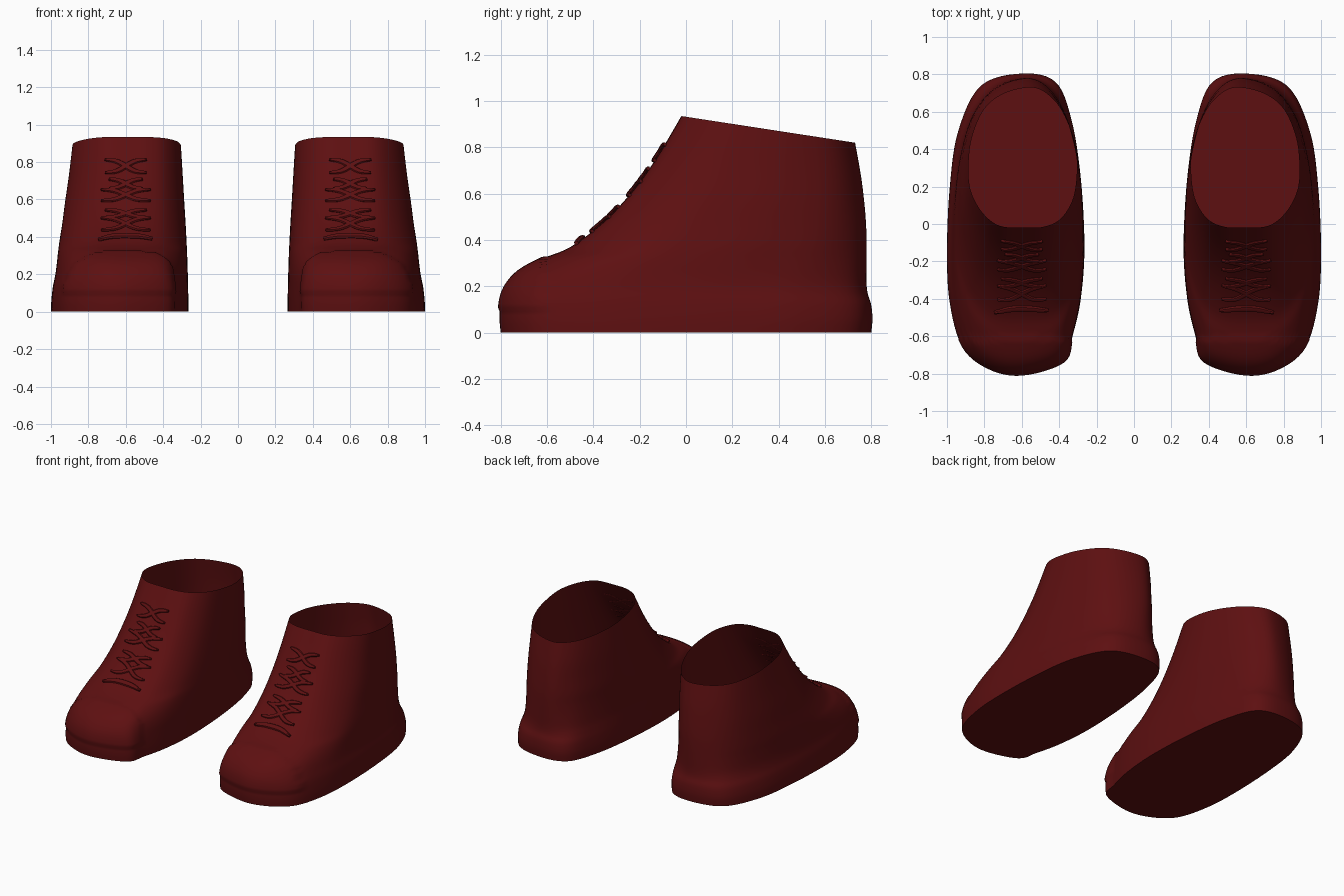
import bpy, bmesh, math
from mathutils import Vector
from mathutils.bvhtree import BVHTree

if "Cube" in bpy.data.objects:
    bpy.data.objects.remove(bpy.data.objects["Cube"])

red = bpy.data.materials.new("dark_red")
red.diffuse_color = (0.11, 0.005, 0.0055, 1)
red.use_nodes = True
red.node_tree.nodes["Principled BSDF"].inputs["Base Color"].default_value = red.diffuse_color

# Plan outlines: start at the toe, go round the outer side, heel and inner side
SOLE = [(.6, -.8), (.78, -.765), (.92, -.65), (.985, -.42), (1, -.15), (.985, .2),
        (.94, .5), (.82, .74), (.6, .805), (.42, .76), (.335, .56), (.285, .25),
        (.265, -.12), (.285, -.4), (.33, -.6), (.375, -.73)]
COLLAR = [(.59, -.02), (.72, -.01), (.81, .06), (.87, .17), (.885, .29), (.868, .46),
          (.8, .62), (.69, .705), (.54, .735), (.44, .68), (.37, .58), (.32, .44),
          (.305, .3), (.325, .14), (.39, .03), (.48, -.015)]
# Rings: front y, front z, back y, back z, inner x, outer x, blend to collar shape
RINGS = [(-.80, 0, .80, 0, .265, 1.0, 0),
         (-.805, .06, .805, .06, .265, .998, 0),
         (-.80, .14, .80, .12, .267, .99, .08),
         (-.775, .205, .785, .17, .268, .978, .25),
         (-.72, .265, .78, .22, .27, .97, .45),
         (-.62, .32, .78, .30, .272, .963, .65),
         (-.50, .37, .78, .38, .275, .955, .8),
         (-.36, .475, .778, .46, .28, .94, .9),
         (-.24, .60, .77, .56, .287, .925, 1),
         (-.13, .75, .755, .68, .295, .905, 1),
         (-.02, .935, .73, .82, .305, .885, 1)]
N, STEPS = 96, 5


def spline(p0, p1, p2, p3, t):
    return [0.5 * (2 * b + (c - a) * t + (2 * a - 5 * b + 4 * c - d) * t * t
                   + (3 * b - a - 3 * c + d) * t ** 3)
            for a, b, c, d in zip(p0, p1, p2, p3)]


def outline(pts):
    """Smooth closed outline, scaled to 0..1 on both axes."""
    k, per = len(pts), N // len(pts)
    out = [spline(pts[i - 1], pts[i], pts[(i + 1) % k], pts[(i + 2) % k], j / per)
           for i in range(k) for j in range(per)]
    lo = [min(p[a] for p in out) for a in (0, 1)]
    hi = [max(p[a] for p in out) for a in (0, 1)]
    return [[(p[a] - lo[a]) / (hi[a] - lo[a]) for a in (0, 1)] for p in out]


def ring_list():
    last = len(RINGS) - 1
    for i in range(last):
        for j in range(STEPS):
            yield spline(RINGS[max(i - 1, 0)], RINGS[i], RINGS[i + 1],
                         RINGS[min(i + 2, last)], j / STEPS)
    yield RINGS[last]


def build_shell():
    """Open-topped shoe body lofted from the sole up to the tilted collar."""
    bm = bmesh.new()
    sole, collar = outline(SOLE), outline(COLLAR)
    rows = []
    for yf, zf, yb, zb, xi, xo, m in ring_list():
        row = []
        for s, c in zip(sole, collar):
            u, v = (s[a] * (1 - m) + c[a] * m for a in (0, 1))
            row.append(bm.verts.new((xi + (xo - xi) * u, yf + (yb - yf) * v,
                                     zf + (zb - zf) * v)))
        rows.append(row)
    for a, b in zip(rows, rows[1:]):
        for i in range(N):
            j = (i + 1) % N
            bm.faces.new((a[i], a[j], b[j], b[i]))
    bm.faces.new(rows[0][::-1])
    bm.normal_update()
    # Raised toe cap
    for v in [v for v in bm.verts if v.co.y < -.61 and v.co.z > .1]:
        v.co += v.normal * .008
    bm.normal_update()
    return bm


def finish(bm, name, side):
    if side < 0:
        bmesh.ops.scale(bm, vec=(-1, 1, 1), verts=bm.verts)
        bmesh.ops.reverse_faces(bm, faces=bm.faces)
    me = bpy.data.meshes.new(name)
    bm.to_mesh(me)
    bm.free()
    me.materials.append(red)
    ob = bpy.data.objects.new(name, me)
    bpy.context.collection.objects.link(ob)
    bpy.ops.object.select_all(action='DESELECT')
    ob.select_set(True)
    bpy.context.view_layer.objects.active = ob
    bpy.ops.object.shade_smooth_by_angle(angle=math.radians(40))


def lace(bm, tree, pts, half=.016, thick=.009):
    """Flat rounded strap laid on the instep along front-view points (x, z)."""
    path = []
    for i in range(len(pts) - 1):
        for j in range(6):
            path.append(spline(pts[max(i - 1, 0)], pts[i], pts[i + 1],
                               pts[min(i + 2, len(pts) - 1)], j / 6))
    path.append(pts[-1])
    hits = [tree.ray_cast(Vector((x, -2, z)), Vector((0, 1, 0)))[:2] for x, z in path]
    rows = []
    for i, (co, no) in enumerate(hits):
        along = (hits[min(i + 1, len(hits) - 1)][0] - hits[max(i - 1, 0)][0]).normalized()
        across = no.cross(along).normalized()
        taper = .45 + .55 * math.sin(math.pi * i / (len(hits) - 1))
        rows.append([bm.verts.new(co + no * (.006 + thick * math.sin(a))
                                  + across * half * taper * math.cos(a))
                     for a in (k * math.tau / 8 for k in range(8))])
    for a, b in zip(rows, rows[1:]):
        for k in range(8):
            bm.faces.new((a[k], a[(k + 1) % 8], b[(k + 1) % 8], b[k]))
    bm.faces.new(rows[0])
    bm.faces.new(rows[-1])


for side, label in ((1, "right"), (-1, "left")):
    shell = build_shell()
    tree = BVHTree.FromBMesh(shell)
    laces = bmesh.new()
    # Lowest straight bar
    lace(laces, tree, [(.46, .385), (.54, .40), (.66, .40), (.745, .38)], .02, .012)
    # Crossed straps up the instep: centre height, half width, rise
    for z, w, h in ((.465, .13, .032), (.52, .11, .02), (.62, .13, .03),
                    (.68, .09, .025), (.775, .11, .035)):
        for d in (-1, 1):
            lace(laces, tree, [(.6 - w, z - d * h), (.6 - w * .4, z - d * h * .7),
                               (.6 + w * .4, z + d * h * .7), (.6 + w, z + d * h)])
    bmesh.ops.recalc_face_normals(laces, faces=laces.faces)
    finish(shell, label + "_shoe_body", side)
    finish(laces, label + "_laces", side)
